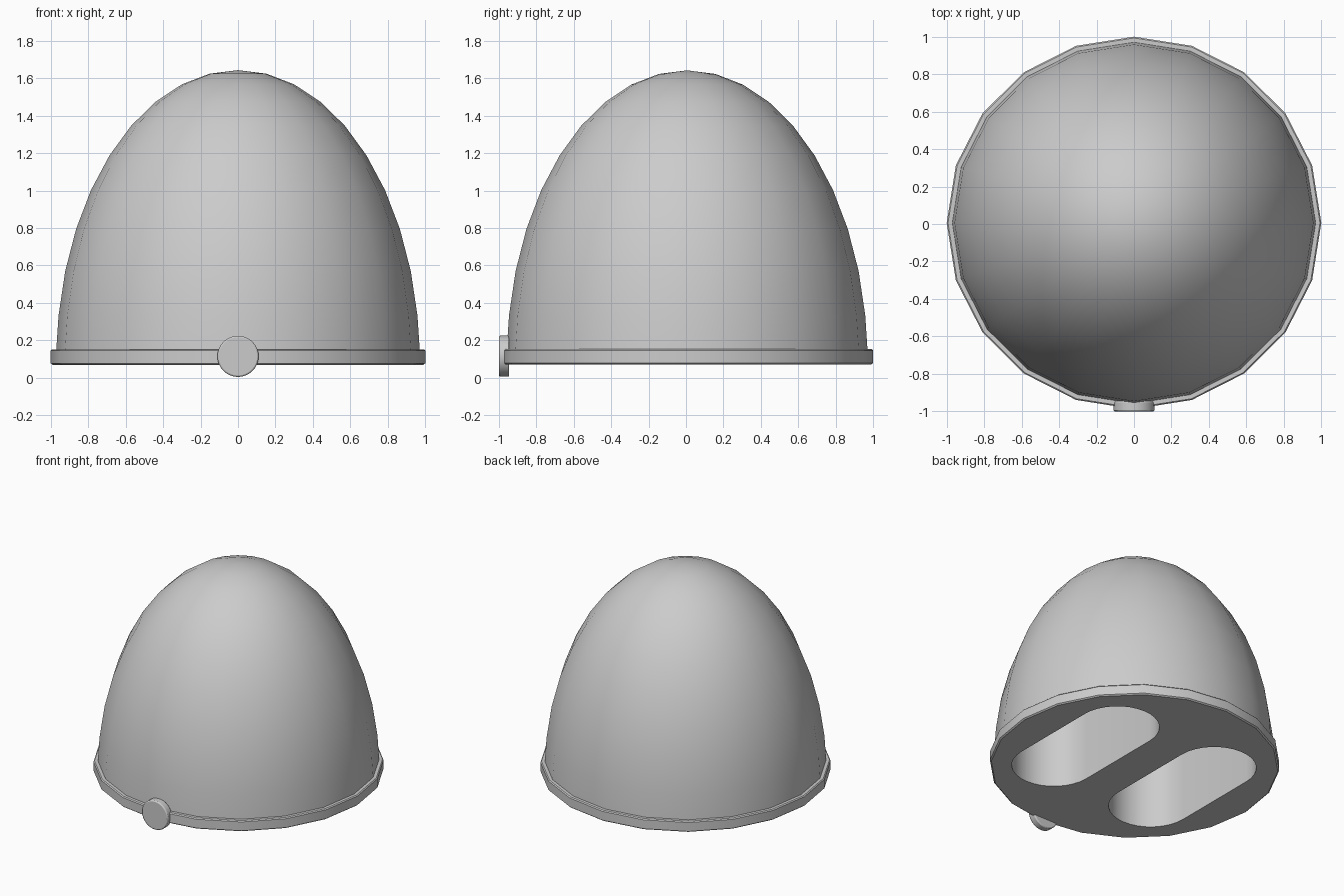
import bpy, bmesh
from math import sin, cos, pi, radians

if "Cube" in bpy.data.objects:
    bpy.data.objects.remove(bpy.data.objects["Cube"])

SIDES = 20
CY, SY = 0.006, 0.994   # slight depth offset and squash of the round body


def make_object(name, bm):
    bmesh.ops.recalc_face_normals(bm, faces=bm.faces)
    mesh = bpy.data.meshes.new(name)
    bm.to_mesh(mesh)
    bm.free()
    ob = bpy.data.objects.new(name, mesh)
    bpy.context.collection.objects.link(ob)
    return ob


def lathe(name, profile, top_z):
    bm = bmesh.new()
    rings = [[bm.verts.new((r * cos(2 * pi * i / SIDES), CY + SY * r * sin(2 * pi * i / SIDES), z))
              for i in range(SIDES)] for r, z in profile]
    for a, b in zip(rings, rings[1:]):
        for i in range(SIDES):
            j = (i + 1) % SIDES
            bm.faces.new((a[i], a[j], b[j], b[i]))
    bm.faces.new(rings[0])
    tip = bm.verts.new((0, CY, top_z))
    for i in range(SIDES):
        bm.faces.new((rings[-1][i], rings[-1][(i + 1) % SIDES], tip))
    return make_object(name, bm)


def slot_cutter(x, r=0.29, half=0.34, z0=-0.1, z1=0.7, n=16):
    bm = bmesh.new()
    outline = []
    for start, cy in ((0, half), (pi, -half)):
        outline += [(x + r * cos(start + pi * i / n), cy + r * sin(start + pi * i / n))
                    for i in range(n + 1)]
    face = bm.faces.new([bm.verts.new((px, py, z0)) for px, py in outline])
    ext = bmesh.ops.extrude_face_region(bm, geom=[face])
    bmesh.ops.translate(bm, vec=(0, 0, z1 - z0),
                        verts=[v for v in ext['geom'] if isinstance(v, bmesh.types.BMVert)])
    return make_object("slot_cutter", bm)


def smooth(ob):
    bpy.ops.object.select_all(action='DESELECT')
    ob.select_set(True)
    bpy.context.view_layer.objects.active = ob
    bpy.ops.object.shade_smooth_by_angle(angle=radians(32))


# Domed body with rim band around its base
profile = [(0.99, 0.07), (1.0, 0.078), (1.0, 0.145), (0.993, 0.152), (0.97, 0.152)]
for k in range(9, 0, -1):
    t = radians(9 * k)
    profile.append((0.97 * sin(t), 0.09 + 1.553 * cos(t)))
body = lathe("domed_body", profile, 1.643)

# Two rounded slots in the underside
for x in (-0.435, 0.435):
    cutter = slot_cutter(x)
    cutter.hide_render = True
    mod = body.modifiers.new("slot", 'BOOLEAN')
    mod.operation = 'DIFFERENCE'
    mod.solver = 'EXACT'
    mod.object = cutter
    bpy.context.view_layer.objects.active = body
    bpy.ops.object.modifier_apply(modifier=mod.name)
    bpy.data.objects.remove(cutter)
smooth(body)

# Round button on the front of the rim
bpy.ops.mesh.primitive_cylinder_add(vertices=32, radius=0.11, depth=0.055,
                                    location=(0, -0.9725, 0.115), rotation=(pi / 2, 0, 0))
button = bpy.context.object
button.name = "front_button"
bev = button.modifiers.new("edge", 'BEVEL')
bev.width = 0.008
bev.segments = 2
smooth(button)
